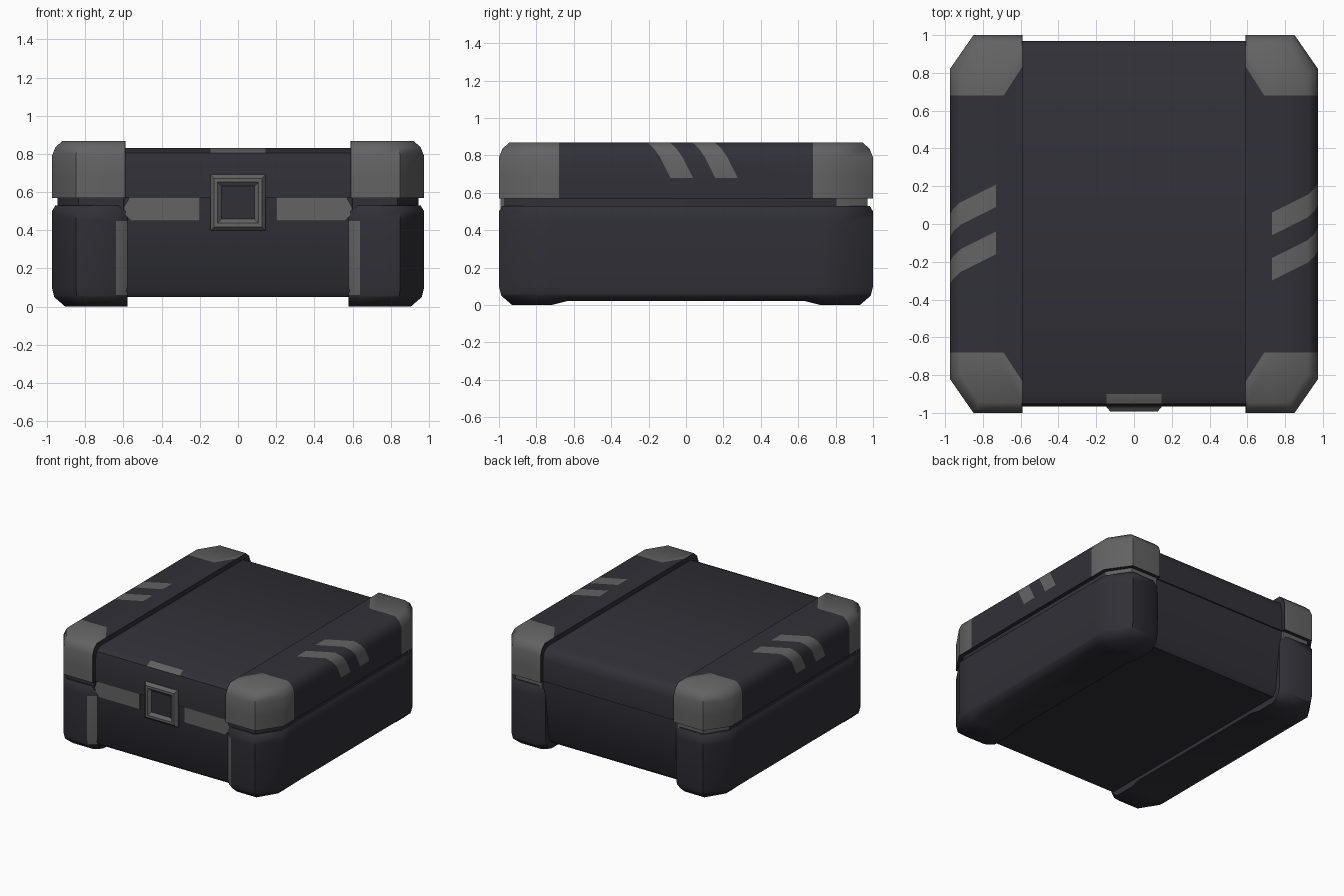
import bpy, bmesh, math
from mathutils import Vector

cube = bpy.data.objects.get("Cube")
if cube:
    bpy.data.objects.remove(cube, do_unlink=True)


def material(name, rgb):
    m = bpy.data.materials.new(name)
    m.use_nodes = True
    m.diffuse_color = (*rgb, 1)
    m.node_tree.nodes["Principled BSDF"].inputs["Base Color"].default_value = (*rgb, 1)
    return m


DARK = material("dark_slate", (0.03, 0.03, 0.039))
GREY = material("mid_grey", (0.125, 0.125, 0.125))


def loft(rings):
    """Skin equal-length point rings and cap both ends."""
    bm = bmesh.new()
    loops = [[bm.verts.new(p) for p in ring] for ring in rings]
    n = len(loops[0])
    for a, b in zip(loops, loops[1:]):
        for i in range(n):
            j = (i + 1) % n
            bm.faces.new((a[i], a[j], b[j], b[i]))
    bm.faces.new(loops[0][::-1])
    bm.faces.new(loops[-1])
    return bm


def cut(bm, co, no):
    geom = bm.verts[:] + bm.edges[:] + bm.faces[:]
    bmesh.ops.bisect_plane(bm, geom=geom, plane_co=co, plane_no=no, dist=1e-5)


def finish(bm, name, grey=lambda c: False, flip=1, angle=50):
    """Paint faces grey by a rule on their centres, then make the object."""
    for f in bm.faces:
        f.material_index = int(grey(f.calc_center_median()))
    for v in bm.verts:
        v.co.x *= flip
    bmesh.ops.recalc_face_normals(bm, faces=bm.faces[:])
    me = bpy.data.meshes.new(name)
    bm.to_mesh(me)
    bm.free()
    me.materials.append(DARK)
    me.materials.append(GREY)
    ob = bpy.data.objects.new(name, me)
    bpy.context.collection.objects.link(ob)
    bpy.ops.object.select_all(action="DESELECT")
    ob.select_set(True)
    bpy.context.view_layer.objects.active = ob
    bpy.ops.object.shade_smooth_by_angle(angle=math.radians(angle))
    return ob


def extrude_x(profile, half):
    return loft([[(x, y, z) for y, z in profile] for x in (-half, half)])


def side_ring(z, inset, inner, post):
    """Plan of one side section: chamfered outer corners, slanted inner ends."""
    half = [(inner, 0.955 - inset), (post, 1 - inset),
            (0.85 - inset / 2, 1 - inset), (0.975 - inset, 0.82 - inset / 2)]
    plan = [(x, -y) for x, y in half] + half[::-1]
    return [(x, y, z) for x, y in plan]


# Centre of the base, its back leaning in towards the bottom
finish(extrude_x([(-0.93, 0.05), (-0.955, 0.08), (-0.955, 0.58), (0.96, 0.58),
                  (0.96, 0.5), (0.91, 0.09), (0.88, 0.05)], 0.61), "base_centre")

# Centre of the lid with a grey tab on its front lip
lid = extrude_x([(-0.965, 0.57), (-0.965, 0.74), (-0.952, 0.805), (-0.9, 0.83),
                 (0.91, 0.83), (0.955, 0.805), (0.97, 0.74), (0.97, 0.57)], 0.6)
for x in (-0.145, 0.145):
    cut(lid, (x, 0, 0), (1, 0, 0))
finish(lid, "lid_centre",
       lambda c: abs(c.x) < 0.14 and c.y < -0.9 and 0.805 < c.z < 0.829)

WIDTH = 0.12      # width of a slanted stripe
SLANT = 0.5
for s, side, starts in ((1, "left", (-0.3, -0.06)), (-1, "right", (-0.16, 0.09))):
    # Base side with posts, raised a little between its feet
    bm = loft([side_ring(z, i, 0.58, 0.64) for z, i in
               ((0, 0.07), (0.05, 0.012), (0.1, 0), (0.5, 0), (0.53, 0.018))])
    for y in (-0.72, -0.64, 0.64, 0.72):
        cut(bm, (0, y, 0), (0, 1, 0))
    for z in (0.06, 0.45):
        cut(bm, (0, 0, z), (0, 0, 1))
    for v in bm.verts:
        if v.co.z < 0.01 and abs(v.co.y) < 0.66:
            v.co.z = 0.02
    finish(bm, side + "_base_side",
           lambda c: 0.58 < c.x < 0.63 and c.y < -0.95 and 0.06 < c.z < 0.45, s)

    # Recessed seam between base and lid
    bm = loft([side_ring(z, 0.03, 0.59, 0.6) for z in (0.5, 0.6)])
    finish(bm, side + "_seam", lambda c: c.y > 0.85, s)

    # Lid side with grey corner guards and two slanted stripes
    bm = loft([side_ring(z, i, 0.59, 0.595) for z, i in
               ((0.57, 0), (0.79, 0), (0.835, 0.018), (0.868, 0.055))])
    for v in bm.verts:                      # square inner ends on the guards
        if v.co.x < 0.592:
            v.co.y = math.copysign(abs(v.co.y) + 0.044, v.co.y)
    for e in (-1, 1):
        cut(bm, (0, 0.68 * e, 0), (0, 1, 0))
        cut(bm, (0.6, 0.82 * e, 0), (0.14, 0.09 * e, 0))
    stripe_no = Vector((-SLANT * s, 1, SLANT * s))
    origin = Vector((0.73, 0, 0.868))
    for a in starts:
        for y in (a, a + WIDTH):
            cut(bm, origin + Vector((0, y, 0)), stripe_no)
    cut(bm, (0.73, 0, 0), (1, 0, 0))
    cut(bm, (0, 0, 0.68), (0, 0, 1))

    def lid_paint(c):
        if c.z < 0.571 or c.x < 0.593:
            return False
        if abs(c.y) > 0.68:
            return 0.14 * (c.x - 0.6) + 0.09 * (abs(c.y) - 0.82) > 0
        t = (c - origin).dot(stripe_no)
        return c.x > 0.73 and c.z > 0.68 and any(a < t < a + WIDTH for a in starts)

    finish(bm, side + "_lid_side", lid_paint, s)

    # Pointed grey band on the front
    band = [(0.2, 0.45), (0.56, 0.45), (0.61, 0.5), (0.57, 0.57), (0.2, 0.57)]
    bm = loft([[(x, y, z) for x, z in band] for y in (-0.95, -0.963)])
    finish(bm, side + "_front_band", lambda c: True, s)


# Latch: bevelled frame swept round a square hole
def frame_ring(y, w, h):
    return [(x * w, y, 0.545 + z * h) for x, z in ((-1, -1), (1, -1), (1, 1), (-1, 1))]


bm = loft([frame_ring(*r) for r in
           ((-0.93, 0.145, 0.147), (-0.97, 0.145, 0.147), (-0.993, 0.125, 0.127),
            (-0.993, 0.108, 0.108), (-0.972, 0.086, 0.086))])
finish(bm, "latch",
       lambda c: not (c.y > -0.98 and abs(c.x) < 0.05 and abs(c.z - 0.545) < 0.05),
       angle=30)
